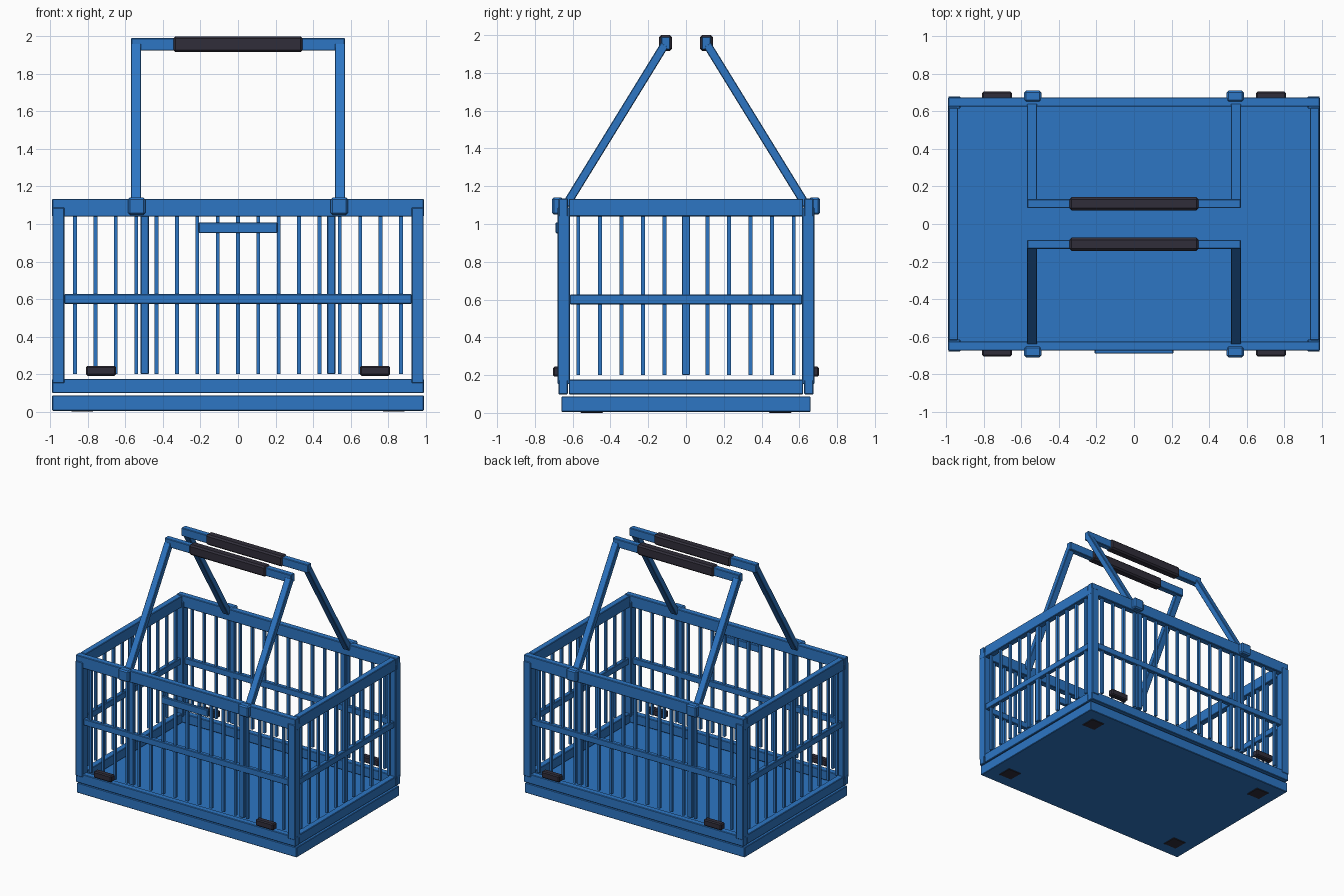
import bpy, math
from mathutils import Vector

cube = bpy.data.objects.get("Cube")
if cube:
    bpy.data.objects.remove(cube, do_unlink=True)


def material(name, rgb):
    m = bpy.data.materials.new(name)
    m.use_nodes = True
    m.diffuse_color = (*rgb, 1)
    m.node_tree.nodes["Principled BSDF"].inputs["Base Color"].default_value = (*rgb, 1)
    return m


BLUE = material("blue plastic", (0.026, 0.18, 0.55))
DARK = material("dark rubber", (0.03, 0.027, 0.042))


def box(name, center, size, mat=BLUE, bevel=0.004, tilt=0):
    bpy.ops.mesh.primitive_cube_add(size=1, location=center, rotation=(tilt, 0, 0))
    ob = bpy.context.object
    ob.name = name
    ob.scale = size
    bpy.ops.object.transform_apply(location=False, rotation=False, scale=True)
    ob.data.materials.append(mat)
    if bevel:
        mod = ob.modifiers.new("soft edges", "BEVEL")
        mod.width = bevel
        mod.segments = 1
    return ob


# Base tray and its feet
box("base", (0, 0, 0.046), (1.98, 1.32, 0.082))
for sx in (-1, 1):
    for sy in (-1, 1):
        box("foot", (sx * 0.83, sy * 0.5, 0.02), (0.12, 0.12, 0.04), DARK)
        box("corner_post", (sx * 0.957, sy * 0.647, 0.62), (0.065, 0.065, 0.935))

# Long walls, front and back
for side, sy in (("front", -1), ("back", 1)):
    y = sy * 0.65
    box(side + "_top_rail", (0, y, 1.087), (1.98, 0.05, 0.095))
    box(side + "_middle_rail", (0, y, 0.6), (1.85, 0.035, 0.052))
    box(side + "_bottom_rail", (0, y, 0.137), (1.98, 0.05, 0.077))
    for i in range(-8, 9):
        box(side + "_bar", (i * 0.1085, y, 0.625), (0.02, 0.02, 0.85), bevel=0)
    for sx in (-1, 1):
        box(side + "_strut", (sx * 0.497, y, 0.625), (0.043, 0.03, 0.85))
        box(side + "_hinge", (sx * 0.54, sy * 0.68, 1.095), (0.092, 0.06, 0.092), bevel=0.01)
        box(side + "_latch", (sx * 0.73, sy * 0.68, 0.218), (0.16, 0.05, 0.053), DARK, 0.008)

# Short walls, left and right
for side, sx in (("right", -1), ("left", 1)):
    x = sx * 0.962
    box(side + "_top_rail", (x, 0, 1.087), (0.05, 1.24, 0.093))
    box(side + "_middle_rail", (x, 0, 0.6), (0.035, 1.23, 0.052))
    box(side + "_bottom_rail", (x, 0, 0.137), (0.05, 1.24, 0.077))
    box(side + "_strut", (x, 0, 0.625), (0.03, 0.043, 0.85))
    for i in range(-5, 6):
        if i:
            box(side + "_bar", (x, i * 0.114, 0.625), (0.02, 0.02, 0.85), bevel=0)

# Blank plate on the front
box("front_plate", (0, -0.678, 0.98), (0.42, 0.024, 0.058))

# Two carrying handles leaning towards each other
for side, sy in (("front", -1), ("back", 1)):
    low = Vector((0, sy * 0.635, 1.1))
    high = Vector((0, sy * 0.112, 1.95))
    span = high - low
    tilt = math.atan2(-span.y, span.z)
    for sx in (-1, 1):
        middle = (low + high) / 2
        middle.x = sx * 0.543
        box(side + "_handle_leg", middle, (0.055, 0.045, span.length), tilt=tilt)
    box(side + "_handle_bar", (0, sy * 0.108, 1.957), (1.14, 0.048, 0.067))
    box(side + "_handle_grip", (0, sy * 0.108, 1.958), (0.69, 0.07, 0.084), DARK, 0.012)
